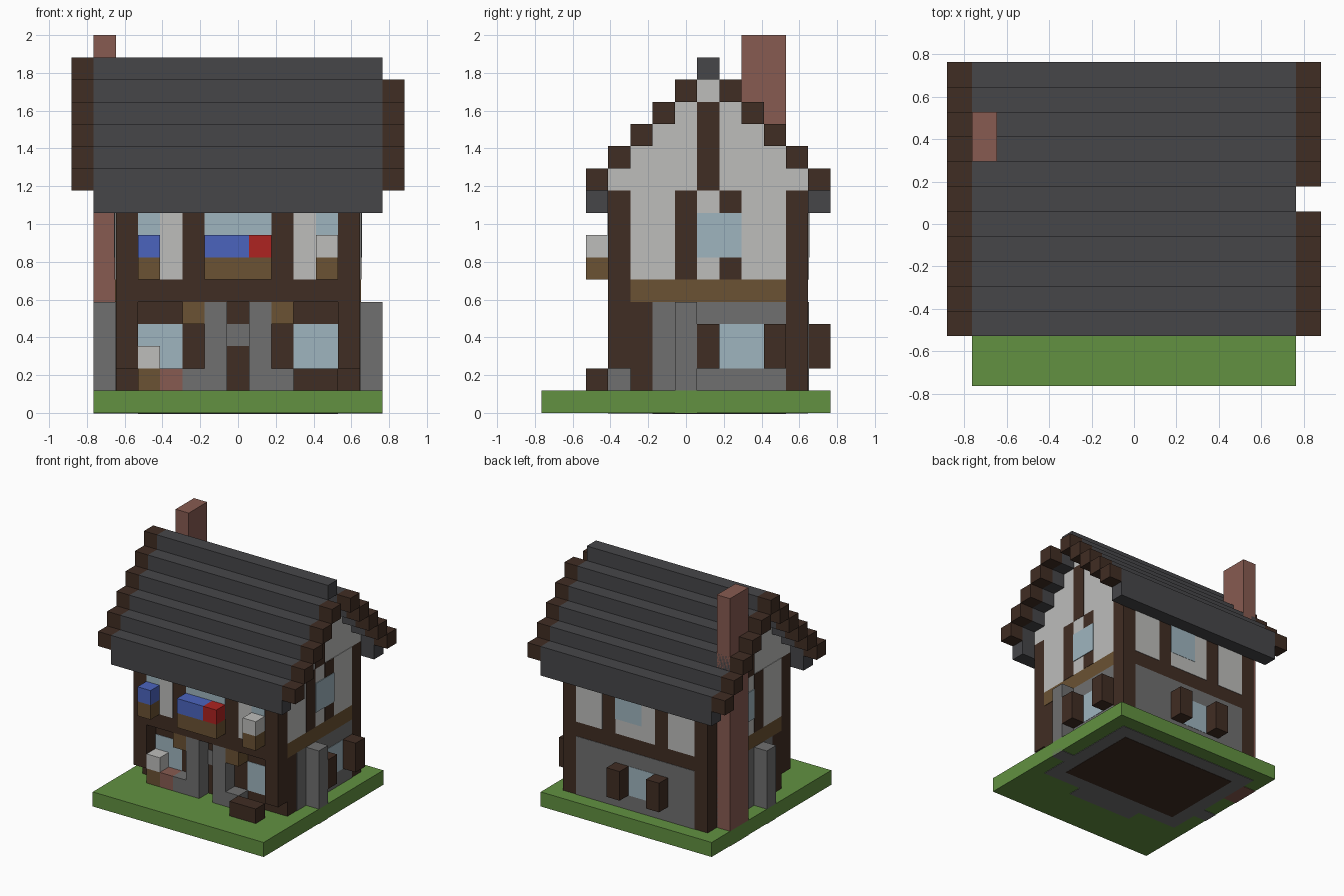
import bpy
import bmesh

default_cube = bpy.data.objects.get("Cube")
if default_cube:
    bpy.data.objects.remove(default_cube, do_unlink=True)

UNIT = 2 / 17          # one building block
PANEL = 0.03           # thickness of wall panels, in blocks
GLASS = 0.05           # thickness of panes and beams laid over panels


def material(name, hex_colour):
    srgb = [int(hex_colour[i:i + 2], 16) / 255 for i in (0, 2, 4)]
    linear = [c / 12.92 if c < 0.04 else ((c + 0.055) / 1.055) ** 2.4 for c in srgb]
    mat = bpy.data.materials.new(name)
    mat.use_nodes = True
    mat.diffuse_color = (*linear, 1)
    shader = next(n for n in mat.node_tree.nodes if n.type == "BSDF_PRINCIPLED")
    shader.inputs["Base Color"].default_value = (*linear, 1)
    shader.inputs["Roughness"].default_value = 0.9
    return mat


grass = material("grass green", "629141")
slate = material("slate grey", "464649")
timber = material("dark timber", "402D23")
brick = material("brick red brown", "875B51")
plaster = material("plaster white", "BDBDBB")
glass = material("window blue", "9FB5BF")
blue = material("flower blue", "4B64BE")
red = material("flower red", "AE2321")
oak = material("oak brown", "6B5233")
stone = material("stone grey", "707070")


def box(name, mat, xs, ys, zs):
    """Box between block lines, counted from the left, front and bottom."""
    bm = bmesh.new()
    bmesh.ops.create_cube(bm, size=1)
    for v in bm.verts:
        v.co = ((xs[v.co.x > 0] - 7.5) * UNIT,
                (ys[v.co.y > 0] - 6.5) * UNIT,
                zs[v.co.z > 0] * UNIT)
    mesh = bpy.data.meshes.new(name)
    bm.to_mesh(mesh)
    bm.free()
    mesh.materials.append(mat)
    obj = bpy.data.objects.new(name, mesh)
    bpy.context.collection.objects.link(obj)
    return obj


def flip(xs):
    return (15 - xs[1], 15 - xs[0])


def front_plate(name, mat, xs, zs, wall=3, depth=PANEL):
    box(name, mat, xs, (wall - depth, wall), zs)


def back_plate(name, mat, xs, zs, depth=PANEL):
    box(name, mat, xs, (12, 12 + depth), zs)


def side_plate(name, mat, side, ys, zs, depth=PANEL):
    xs = (13, 13 + depth)
    box(name, mat, xs if side == "left" else flip(xs), ys, zs)


# Ground slab with the footings showing underneath
box("ground", grass, (1, 14), (0, 13), (0, 1))
under = (-PANEL, 0)
box("footing", stone, (2, 13), (4, 12), under)
box("porch_footing", stone, (5, 10), (3, 4), under)
box("floor_underside", timber, (3, 12), (5, 11), (-GLASS, 0))

# Main body: the upper floor overhangs the front
box("ground_floor", timber, (2, 13), (4, 12), (1, 5))
box("upper_floor", timber, (2, 13), (3, 12), (5, 10))
for step in range(5):
    box("gable_wall", plaster, (2, 13), (3 + step, 12 - step), (10 + step, 11 + step))

# Roof rows with timber verges at both ends
for step in range(5):
    near, far = (2 + step, 3 + step), (12 - step, 13 - step)
    top = 11 + step
    for ys in (near, far):
        box("roof_row", slate, (1, 14), ys, (top - (1 if step else 2), top))
        for xs in ((0, 1), (14, 15)):
            box("roof_verge", timber, xs, ys, (top - 1, top))
box("roof_ridge", slate, (1, 14), (7, 8), (15, 16))
box("ridge_verge", timber, (0, 1), (7, 8), (15, 16))

# Chimney
box("chimney", brick, (1, 2), (9, 11), (-PANEL, 17))

# Front, upper floor: windows, plaster and flower boxes
for mirror in (tuple, flip):
    front_plate("front_plaster", plaster, mirror((4, 5)), (6, 9))
    front_plate("front_side_window", glass, mirror((3, 4)), (7, 9))
    box("flower_box", oak, mirror((3, 4)), (2, 3), (6, 7))
front_plate("front_middle_window", glass, (6, 9), (7, 9))
box("flower_box_middle", oak, (6, 9), (2, 3), (6, 7))
flowers = (("left_white", plaster, (11, 12)), ("right_blue", blue, (3, 4)),
           ("middle_blue", blue, (6, 8)), ("middle_red", red, (8, 9)))
for label, mat, xs in flowers:
    box("flowers_" + label, mat, xs, (2, 3), (7, 8))

# Front, ground floor: porch and windows under the overhang
for mirror in (tuple, flip):
    box("front_corner_post", timber, mirror((2, 3)), (3, 4), (2, 5))
    box("porch_pillar", stone, mirror((6, 7)), (3, 4), (1, 5))
    box("porch_block", stone, mirror((5, 6)), (3, 4), (1, 2))
    box("porch_bracket", oak, mirror((5, 6)), (3, 4), (4, 5))
    front_plate("front_lower_window", glass, mirror((3, 5)), (2, 4), wall=4)
front_plate("door_lintel", stone, (7, 8), (3, 4), wall=4)
box("planter", oak, (3, 4), (3, 4), (1, 2))
box("planter_flowers", plaster, (3, 4), (3, 4), (2, 3))
box("clay_pot", brick, (4, 5), (3, 4), (1, 2))
box("bench", timber, (10, 12), (2, 3), (1, 2))

# Back wall
back_plate("back_stone", stone, (3, 12), (1, 5))
back_plate("back_lower_window", glass, (6, 8), (2, 4), GLASS)
for xs in ((5, 6), (8, 9)):
    box("back_shutter", timber, xs, (12, 13), (2, 4))
for xs in ((3, 5), (6, 9), (10, 12)):
    back_plate("back_plaster", plaster, xs, (6, 9))
back_plate("back_upper_window", glass, (7, 9), (7, 9), GLASS)

# Both side walls
for side in ("left", "right"):
    side_plate(side + "_stone", stone, side, (5, 11), (1, 5))
    side_plate(side + "_beam", oak, side, (4, 11), (5, 6))
    side_plate(side + "_plaster", plaster, side, (4, 11), (6, 10))
    for ys in ((6, 7), (8, 9)):
        side_plate(side + "_stud", timber, side, ys, (6, 10), GLASS)
    side_plate(side + "_gable_post", timber, side, (7, 8), (10, 14), GLASS)
    side_plate(side + "_upper_window", glass, side, (7, 9), (7, 9), GLASS + PANEL)
    pillar = (13, 14)
    box(side + "_buttress", stone, pillar if side == "left" else flip(pillar),
        (6, 7), (-PANEL, 5))

# Lower window with shutters on the left wall
side_plate("left_lower_window", glass, "left", (8, 10), (2, 4), GLASS)
for ys in ((7, 8), (10, 11)):
    box("left_shutter", timber, (13, 14), ys, (2, 4))
